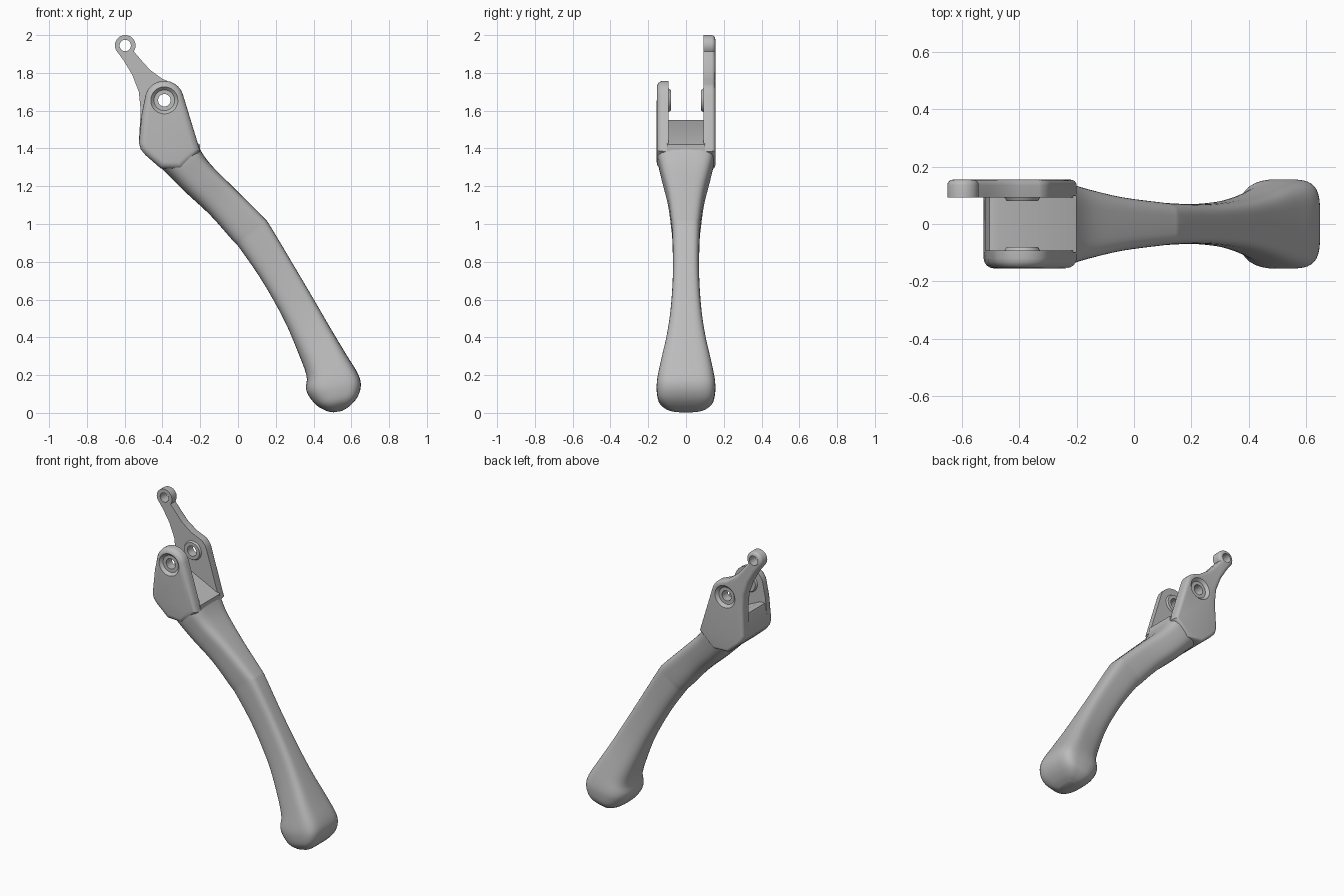
import bpy, bmesh, math
from mathutils import Vector

cube = bpy.data.objects.get("Cube")
if cube:
    bpy.data.objects.remove(cube, do_unlink=True)

grey = bpy.data.materials.new("satin_grey")
grey.use_nodes = True
grey.diffuse_color = (0.5, 0.5, 0.5, 1)
grey.node_tree.nodes["Principled BSDF"].inputs["Base Color"].default_value = (0.5, 0.5, 0.5, 1)

PIVOT = (-0.39, 1.655)
TIP = (-0.597, 1.945)


def finish(name, bm):
    bmesh.ops.recalc_face_normals(bm, faces=bm.faces)
    mesh = bpy.data.meshes.new(name)
    bm.to_mesh(mesh)
    bm.free()
    mesh.materials.append(grey)
    ob = bpy.data.objects.new(name, mesh)
    bpy.context.collection.objects.link(ob)
    return ob


def activate(ob):
    bpy.ops.object.select_all(action='DESELECT')
    ob.select_set(True)
    bpy.context.view_layer.objects.active = ob


def smooth(ob, angle=32):
    activate(ob)
    bpy.ops.object.shade_smooth_by_angle(angle=math.radians(angle))


def arc(centre, r, start, end, n):
    angles = [math.radians(start + (end - start) * i / n) for i in range(n + 1)]
    return [(centre[0] + r * math.cos(a), centre[1] + r * math.sin(a)) for a in angles]


def plate(name, outline, y_in, y_out, bevel):
    """Extruded side profile with its outer rim rounded over."""
    bm = bmesh.new()
    face = bm.faces.new([bm.verts.new((x, y_in, z)) for x, z in outline])
    new = bmesh.ops.extrude_face_region(bm, geom=[face], use_keep_orig=True)["geom"]
    moved = [v for v in new if isinstance(v, bmesh.types.BMVert)]
    bmesh.ops.translate(bm, verts=moved, vec=(0, y_out - y_in, 0))
    if bevel:
        rim = [e for e in new if isinstance(e, bmesh.types.BMEdge)]
        bmesh.ops.recalc_face_normals(bm, faces=bm.faces)
        bmesh.ops.bevel(bm, geom=rim, offset=bevel, segments=4, profile=0.5, affect='EDGES')
    return finish(name, bm)


def combine(ob, operation, centre, r1, r2, y1, y2):
    """Add or cut a round form running along y."""
    bm = bmesh.new()
    rings = [[bm.verts.new((x, y, z)) for x, z in arc(centre, r, 0, 350, 35)]
             for r, y in ((r1, y1), (r2, y2))]
    for i in range(36):
        j = (i + 1) % 36
        bm.faces.new((rings[0][i], rings[0][j], rings[1][j], rings[1][i]))
    bm.faces.new(rings[0])
    bm.faces.new(rings[1])
    tool = finish("round_tool", bm)
    mod = ob.modifiers.new("round", 'BOOLEAN')
    mod.operation, mod.object, mod.solver = operation, tool, 'EXACT'
    activate(ob)
    bpy.ops.object.modifier_apply(modifier=mod.name)
    bpy.data.objects.remove(tool, do_unlink=True)


# Lever arm: inner x, z, outer x, z, half width
rows = [
    (-0.46, 1.345, -0.205, 1.41, 0.15),
    (-0.38, 1.27, -0.195, 1.385, 0.148),
    (-0.28, 1.17, -0.14, 1.31, 0.127),
    (-0.15, 1.05, -0.015, 1.185, 0.096),
    (-0.03, 0.915, 0.13, 1.04, 0.077),
    (0.01, 0.87, 0.17, 0.99, 0.073),
    (0.127, 0.70, 0.287, 0.794, 0.069),
    (0.24, 0.50, 0.404, 0.596, 0.080),
    (0.31, 0.34, 0.491, 0.446, 0.102),
    (0.362, 0.20, 0.567, 0.319, 0.132),
    (0.360, 0.13, 0.636, 0.205, 0.153),
    (0.378, 0.085, 0.650, 0.14, 0.155),
    (0.42, 0.037, 0.63, 0.08, 0.143),
    (0.47, 0.01, 0.59, 0.035, 0.105),
    (0.505, 0.003, 0.55, 0.01, 0.06),
]


def spline(points, steps):
    pts = [Vector(p) for p in points]
    pts = [pts[0]] + pts + [pts[-1]]
    for i in range(1, len(pts) - 2):
        a, b, c, d = pts[i - 1:i + 3]
        for s in range(steps):
            t = s / steps
            yield b + (c - a) * (t / 2) + (a * 2 - b * 5 + c * 4 - d) * (t * t / 2) \
                + (b * 3 - a - c * 3 + d) * (t ** 3 / 2)
    yield pts[-1]


def section(bm, row, sides=40):
    """Oval section: flatter outer face, rounder inner face."""
    ix, iz, ox, oz, half = row
    ring = []
    for k in range(sides):
        a = 2 * math.pi * k / sides
        c, s = math.cos(a), math.sin(a)
        power = 2 / (4.2 if c > 0 else 2.8)
        u = math.copysign(abs(c) ** power, c) / 2 + 0.5
        v = math.copysign(abs(s) ** power, s) * half
        ring.append(bm.verts.new((ix + (ox - ix) * u, v, iz + (oz - iz) * u)))
    return ring


bm = bmesh.new()
rings = [section(bm, row) for row in spline(rows, 4)]
for r0, r1 in zip(rings, rings[1:]):
    for k in range(len(r0)):
        j = (k + 1) % len(r0)
        bm.faces.new((r0[k], r0[j], r1[j], r1[k]))
bm.faces.new(rings[0])
bm.faces.new(rings[-1])
smooth(finish("lever_arm", bm), 40)

# Fork cheeks share their lower outline; the rear one carries the link tab
base = [(-0.525, 1.43), (-0.515, 1.395), (-0.49, 1.365), (-0.41, 1.295), (-0.30, 1.29), (-0.2, 1.385)]
front_outline = base + arc(PIVOT, 0.103, 17, 165, 16) + [(-0.51, 1.58)]
rear_outline = (base + arc(PIVOT, 0.103, 17, 55, 5)
                + [(-0.40, 1.768), (-0.465, 1.815), (-0.51, 1.865)]
                + arc(TIP, 0.055, -35, 205, 18)
                + [(-0.605, 1.865), (-0.56, 1.79), (-0.525, 1.70), (-0.515, 1.6)])

for name, outline, side, bevel in (("front_cheek", front_outline, -1, 0.035),
                                   ("rear_cheek", rear_outline, 1, 0.02)):
    cheek = plate(name, outline, 0.092 * side, 0.155 * side, bevel)
    # Inner boss, outer countersink and pivot hole
    combine(cheek, 'UNION', PIVOT, 0.055, 0.066, 0.08 * side, 0.1 * side)
    combine(cheek, 'DIFFERENCE', PIVOT, 0.055, 0.075, 0.138 * side, 0.158 * side)
    combine(cheek, 'DIFFERENCE', PIVOT, 0.033, 0.033, 0.05 * side, 0.2 * side)
    if side > 0:
        combine(cheek, 'DIFFERENCE', TIP, 0.03, 0.03, 0.05, 0.2)
    smooth(cheek)

# Sloping floor between the cheeks
floor = [(-0.2, 1.42), (-0.47, 1.55), (-0.505, 1.55), (-0.52, 1.48)] + base[:4] + [(-0.2, 1.37)]
smooth(plate("fork_bridge", floor, -0.1, 0.1, 0))
